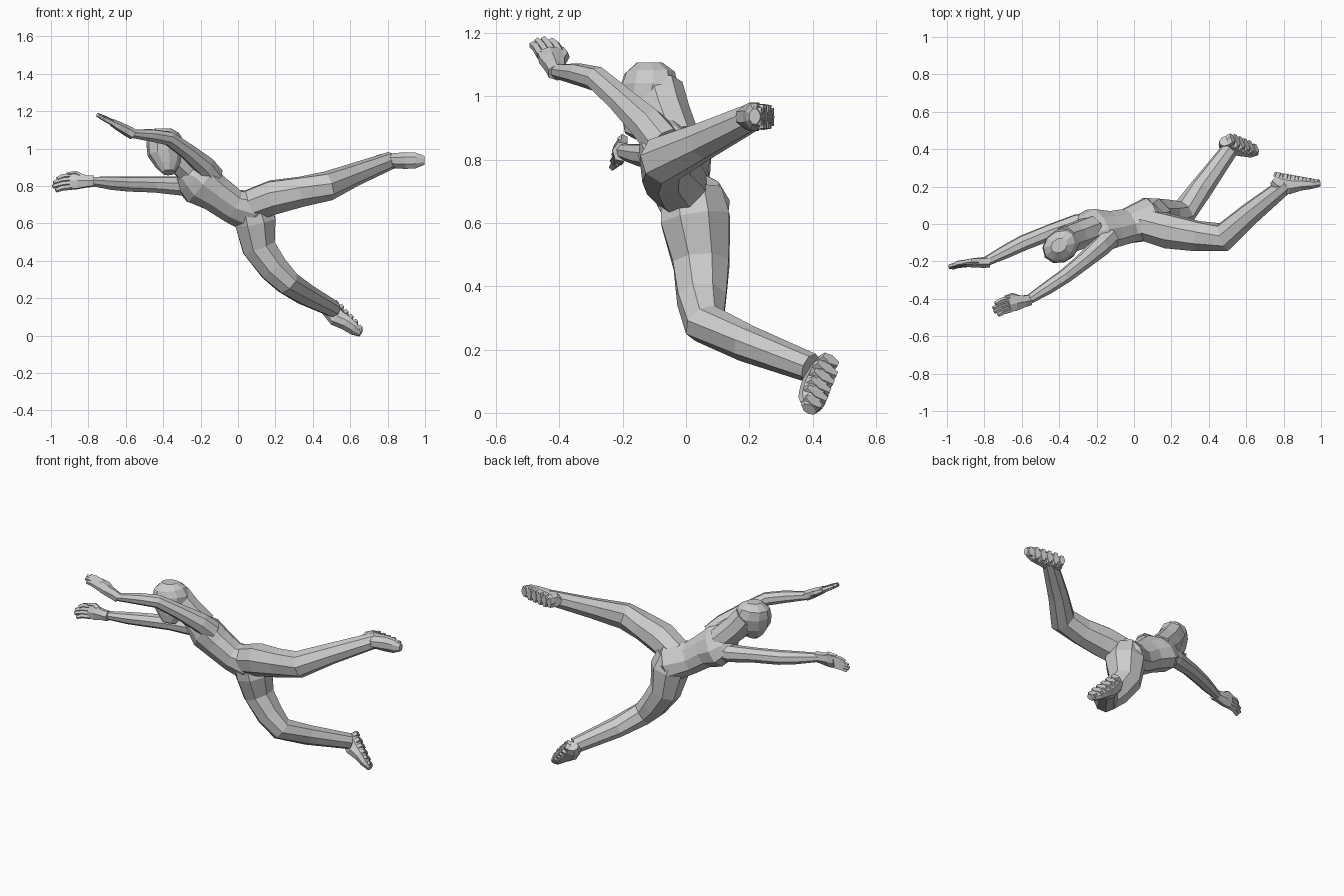
import bpy, bmesh, math
from mathutils import Vector as V

SIDE = V((0.45, -0.66, 0.58))   # across the body


def loft(bm, rings, ref, n=8):
    """Closed faceted tube: rings are (centre, half width along ref, half depth)."""
    ref = V(ref)
    cs = [V(r[0]) for r in rings]
    loops = []
    for i, (c, w, d) in enumerate(rings):
        t = V((0, 0, 0))
        if i > 0:
            t += (cs[i] - cs[i - 1]).normalized()
        if i < len(cs) - 1:
            t += (cs[i + 1] - cs[i]).normalized()
        t.normalize()
        s = (ref - t * ref.dot(t)).normalized()
        q = t.cross(s)
        ang = [2 * math.pi * (k + 0.5) / n for k in range(n)]
        loops.append([bm.verts.new(cs[i] + s * w * math.cos(a) * 1.05 + q * d * math.sin(a) * 1.05) for a in ang])
    for a, b in zip(loops, loops[1:]):
        for k in range(n):
            bm.faces.new((a[k], a[(k + 1) % n], b[(k + 1) % n], b[k]))
    bm.faces.new(loops[0][::-1])
    bm.faces.new(loops[-1])


def finish(name, bm):
    bmesh.ops.recalc_face_normals(bm, faces=bm.faces)
    me = bpy.data.meshes.new(name)
    bm.to_mesh(me)
    bm.free()
    bpy.context.collection.objects.link(bpy.data.objects.new(name, me))


def part(name, rings, ref=SIDE, n=8):
    bm = bmesh.new()
    loft(bm, rings, ref, n)
    finish(name, bm)


def hand(name, wrist, direction, across, thumb_side, curl, length):
    """Flat palm with close fingers that bend towards curl."""
    w, d, curl = V(wrist), V(direction).normalized(), V(curl)
    a = V(across)
    a = (a - d * a.dot(d)).normalized()
    bm = bmesh.new()
    loft(bm, [(w - d * 0.02, 0.031, 0.028), (w + d * 0.015, 0.033, 0.028),
              (w + d * length * 0.35, 0.045, 0.024), (w + d * length * 0.56, 0.045, 0.019)], a, 6)
    for k, l in enumerate((0.92, 1.0, 0.98, 0.88)):       # fingers
        o = a * (k - 1.5) * 0.021
        loft(bm, [(w + o + d * length * 0.5, 0.014, 0.015), (w + o + d * length * 0.76 + curl * 0.3, 0.014, 0.014),
                  (w + o + d * length * l + curl, 0.011, 0.011)], a, 5)
    t = a * thumb_side                                    # thumb
    loft(bm, [(w + d * 0.04 + t * 0.02, 0.018, 0.016), (w + d * 0.08 + t * 0.043, 0.016, 0.014),
              (w + d * 0.125 + t * 0.048 + curl * 0.5, 0.009, 0.009)], d.cross(a), 5)
    finish(name, bm)


def foot(name, heel, toe, sole):
    """Heel and toe are points on the sole; sole is the direction it faces."""
    h, t = V(heel), V(toe)
    d = (t - h).normalized()
    L = (t - h).length
    n = V(sole)
    n = (n - d * n.dot(d)).normalized()
    a = n.cross(d)
    bm = bmesh.new()
    prof = [(0.0, 0.03, 0.035), (0.12, 0.038, 0.05), (0.36, 0.041, 0.053),
            (0.6, 0.046, 0.037), (0.82, 0.043, 0.028), (1.0, 0.024, 0.017)]
    loft(bm, [(h + d * L * f - n * (dep + 0.004), w, dep) for f, w, dep in prof], a)
    for k in range(6):                                    # tread lugs across the sole
        f = 0.07 + 0.165 * k
        c = h + d * L * f
        w = 0.034 if k in (0, 5) else 0.045
        loft(bm, [(c - n * 0.028, w, 0.022), (c - n * 0.003, w * 0.9, 0.017)], a, 6)
    finish(name, bm)


# Torso, neck and head
part("torso", [((0.14, 0.025, 0.62), 0.07, 0.07), ((0.08, 0.025, 0.66), 0.122, 0.102),
               ((-0.03, -0.01, 0.695), 0.098, 0.085), ((-0.12, -0.03, 0.76), 0.105, 0.09),
               ((-0.20, -0.035, 0.81), 0.132, 0.097), ((-0.25, -0.045, 0.85), 0.115, 0.075),
               ((-0.29, -0.06, 0.88), 0.055, 0.05)], n=10)
part("neck", [((-0.22, -0.03, 0.85), 0.075, 0.075), ((-0.31, -0.065, 0.94), 0.075, 0.078),
              ((-0.37, -0.09, 1.01), 0.07, 0.085)])
part("head", [((-0.37, -0.165, 0.872), 0.03, 0.035), ((-0.375, -0.145, 0.91), 0.058, 0.066),
              ((-0.388, -0.125, 0.97), 0.078, 0.097), ((-0.39, -0.115, 1.03), 0.082, 0.103),
              ((-0.40, -0.115, 1.075), 0.07, 0.087), ((-0.40, -0.115, 1.108), 0.035, 0.045)], n=10)

# Arms and hands
part("lower_arm_side", [((-0.21, 0.01, 0.80), 0.055, 0.055), ((-0.31, 0.0, 0.80), 0.05, 0.05),
                        ((-0.45, -0.045, 0.808), 0.042, 0.042), ((-0.59, -0.1, 0.81), 0.042, 0.038),
                        ((-0.68, -0.145, 0.815), 0.037, 0.034), ((-0.79, -0.2, 0.825), 0.026, 0.023)])
part("upper_arm_side", [((-0.13, -0.07, 0.85), 0.055, 0.06), ((-0.18, -0.12, 0.91), 0.053, 0.056),
                        ((-0.27, -0.2, 0.985), 0.043, 0.044), ((-0.37, -0.28, 1.055), 0.038, 0.038),
                        ((-0.46, -0.34, 1.07), 0.035, 0.033), ((-0.57, -0.41, 1.08), 0.024, 0.022)])
hand("lower_hand", (-0.79, -0.205, 0.825), (-1, -0.04, 0.0), (0, 0.2, 1), 1, (0, -0.015, -0.018), 0.2)
hand("upper_hand", (-0.575, -0.41, 1.085), (-0.17, -0.035, 0.095), (0.1, -0.9, -0.1), -1, (0, -0.014, -0.004), 0.205)

# Legs and feet
part("raised_leg", [((0.05, 0.0, 0.69), 0.085, 0.085), ((0.19, -0.04, 0.74), 0.092, 0.092),
                    ((0.34, -0.065, 0.77), 0.08, 0.08), ((0.48, -0.07, 0.80), 0.075, 0.076),
                    ((0.62, 0.055, 0.86), 0.058, 0.06), ((0.82, 0.215, 0.938), 0.042, 0.045)])
part("lowered_leg", [((0.07, 0.015, 0.69), 0.1, 0.1), ((0.092, 0.03, 0.61), 0.115, 0.11),
                     ((0.112, 0.048, 0.47), 0.094, 0.088), ((0.19, 0.05, 0.36), 0.08, 0.078),
                     ((0.265, 0.06, 0.283), 0.068, 0.066), ((0.36, 0.19, 0.22), 0.06, 0.056),
                     ((0.51, 0.395, 0.142), 0.044, 0.045)])
foot("raised_foot", (0.755, 0.282, 0.935), (1.0, 0.238, 0.937), (0.1, 1, 0))
foot("lowered_foot", (0.518, 0.465, 0.182), (0.672, 0.40, 0.022), (0.6, 0.55, 0.58))
